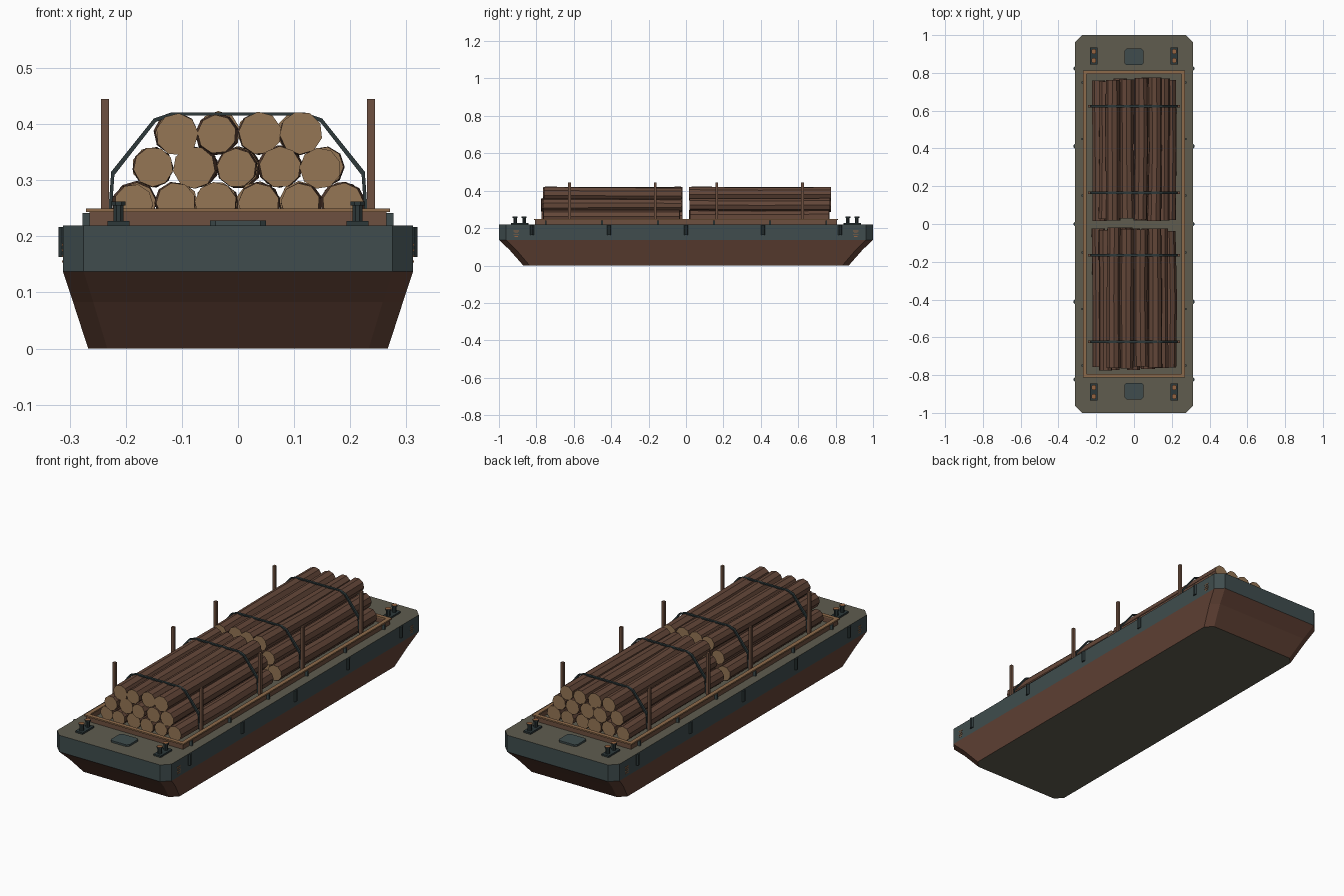
import bpy, bmesh, random
from math import pi, cos, sin
from mathutils import Vector

random.seed(7)
cube = bpy.data.objects.get("Cube")
if cube:
    bpy.data.objects.remove(cube, do_unlink=True)


def material(name, rgb):
    m = bpy.data.materials.new(name)
    m.use_nodes = True
    m.diffuse_color = (*rgb, 1)
    node = m.node_tree.nodes["Principled BSDF"]
    node.inputs["Base Color"].default_value = (*rgb, 1)
    node.inputs["Roughness"].default_value = 0.9
    return m


TEAL = material("teal steel", (0.050, 0.073, 0.075))
DARK = material("dark steel", (0.026, 0.040, 0.042))
RUST = material("rust red", (0.130, 0.058, 0.038))
DECK = material("olive deck", (0.115, 0.108, 0.078))
BARK = material("bark", (0.125, 0.062, 0.040))
CUT = material("cut wood", (0.300, 0.180, 0.090))
TIMBER = material("brown timber", (0.155, 0.080, 0.050))
TRIM = material("trim wood", (0.270, 0.145, 0.070))
COPPER = material("copper paint", (0.300, 0.130, 0.055))


def finish(name, bm, mats, rule=None):
    bmesh.ops.recalc_face_normals(bm, faces=bm.faces)
    bm.normal_update()
    if rule:
        for f in bm.faces:
            f.material_index = rule(f)
    mesh = bpy.data.meshes.new(name)
    bm.to_mesh(mesh)
    bm.free()
    for m in mats:
        mesh.materials.append(m)
    obj = bpy.data.objects.new(name, mesh)
    bpy.context.collection.objects.link(obj)
    return obj


def add_box(bm, lo, hi):
    """Box between two corners."""
    lo, hi = Vector(lo), Vector(hi)
    for v in bmesh.ops.create_cube(bm, size=1)["verts"]:
        v.co = (lo + hi) / 2 + v.co * (hi - lo)


def add_loft(bm, rings):
    """Skin equal rings of points and cap both ends."""
    rings = [[bm.verts.new(p) for p in ring] for ring in rings]
    n = len(rings[0])
    for a, b in zip(rings, rings[1:]):
        for i in range(n):
            j = (i + 1) % n
            bm.faces.new((a[i], a[j], b[j], b[i]))
    bm.faces.new(rings[0][::-1])
    bm.faces.new(rings[-1])


def octagon(w, l, c, z, cx=0, cy=0):
    """Rectangle with cut corners, half sizes w and l."""
    pts = [(w, l - c), (w - c, l), (c - w, l), (-w, l - c),
           (-w, c - l), (c - w, -l), (w - c, -l), (w, c - l)]
    return [(cx + x, cy + y, z) for x, y in pts]


def disc(x, y, z, r, n):
    return [(x + r * cos(2 * pi * (i + .5) / n), y + r * sin(2 * pi * (i + .5) / n), z)
            for i in range(n)]


# Hull: raked lower body, upright band and deck
def hull_rule(f):
    if abs(f.normal.z) > 0.95:
        return 2
    return 0 if f.calc_center_median().z > 0.137 else 1


bm = bmesh.new()
add_loft(bm, [octagon(0.267, 0.87, 0.034, 0), octagon(0.294, 0.943, 0.036, 0.083),
              octagon(0.312, 1, 0.037, 0.137), octagon(0.312, 1, 0.037, 0.219)])
finish("hull", bm, [TEAL, RUST, DECK], hull_rule)


# Cargo coaming: low wall and flat cap rail
def frame(name, w, l, t, z0, z1, mat):
    bm = bmesh.new()
    for s in (-1, 1):
        add_box(bm, (s * w, -l, z0), (s * (w - t), l, z1))
        add_box(bm, (t - w, s * l, z0), (w - t, s * (l - t), z1))
    finish(name, bm, [mat])


frame("coaming_wall", 0.265, 0.806, 0.010, 0.215, 0.243, TIMBER)
frame("coaming_cap", 0.271, 0.813, 0.020, 0.243, 0.250, TRIM)

# Coaming brackets and side fenders
bm = bmesh.new()
for s in (-1, 1):
    for i in range(6):
        y = -0.75 + 0.3 * i
        add_box(bm, (s * 0.264, y - 0.005, 0.217), (s * 0.277, y + 0.005, 0.242))
finish("coaming_brackets", bm, [TEAL])

bm = bmesh.new()
for s in (-1, 1):
    for i in range(-2, 3):
        y = i * 0.412
        add_loft(bm, [disc(s * 0.309, y, z, 0.012, 8) for z in (0.163, 0.217)])
finish("side_fenders", bm, [DARK])

# Draft marks near the four corners
bm = bmesh.new()
for s in (-1, 1):
    for e in (-1, 1):
        for i in range(4):
            z = 0.153 + i * 0.010
            w = 0.014 if i % 2 else 0.010
            add_box(bm, (s * 0.311, e * 0.907 - w, z), (s * 0.3135, e * 0.907 + w, z + 0.004))
finish("draft_marks", bm, [COPPER])

# End hatches and twin bollards
for e, end in ((-1, "front"), (1, "back")):
    bm = bmesh.new()
    add_loft(bm, [octagon(0.050, 0.043, 0.010, z, 0, e * 0.885) for z in (0.215, 0.228)])
    finish(end + "_hatch", bm, [TEAL])
    for s, side in ((-1, "right"), (1, "left")):
        x, y = s * 0.213, e * 0.89
        bm = bmesh.new()
        add_box(bm, (x - 0.020, y - 0.045, 0.215), (x + 0.020, y + 0.045, 0.227))
        for d in (-0.024, 0.024):
            add_loft(bm, [disc(x, y + d, z, r, 8) for z, r in
                          ((0.225, 0.010), (0.255, 0.010), (0.255, 0.014), (0.262, 0.014))])
        finish(f"{end}_{side}_bollards", bm, [DARK, COPPER],
               lambda f: int(f.normal.z > 0.9 and f.calc_center_median().z > 0.26))

# Two log stacks, rows of six, five and four
ROWS = [(6, 0.259, 0.0745), (5, 0.323, 0.0750), (4, 0.383, 0.0730)]


def add_log(bm, x, z, y0, y1):
    n = 9
    turn = random.uniform(0, pi)
    rings = []
    for t in (0, 0.5, 1):
        r = random.uniform(0.0345, 0.0385)
        cx = x + random.uniform(-0.004, 0.004)
        cz = z + random.uniform(-0.002, 0.002)
        y = y0 + (y1 - y0) * t
        rings.append([(cx + r * cos(turn + 2 * pi * i / n), y,
                       cz + r * sin(turn + 2 * pi * i / n)) for i in range(n)])
    add_loft(bm, rings)


for s, label in ((-1, "front"), (1, "back")):
    bm = bmesh.new()
    for count, z, pitch in ROWS:
        for i in range(count):
            x = (i - (count - 1) / 2) * pitch
            near = s * (0.027 + random.uniform(-0.012, 0.012))
            far = s * (0.766 + random.uniform(-0.012, 0.010))
            add_log(bm, x, z, min(near, far), max(near, far))
    finish(label + "_log_stack", bm, [BARK, CUT], lambda f: int(abs(f.normal.y) > 0.9))

# Stakes and lashing straps
half = [(0.231, 0.245), (0.226, 0.315), (0.150, 0.410), (0.118, 0.421)]
path = [(-x, z) for x, z in half] + half[::-1]
inner = [(x * 0.975, z - 0.006) for x, z in path]
for k, y in enumerate((-0.623, -0.165, 0.165, 0.623), 1):
    bm = bmesh.new()
    for s in (-1, 1):
        add_box(bm, (s * 0.230, y - 0.007, 0.217), (s * 0.244, y + 0.007, 0.445))
    finish(f"stakes_{k}", bm, [TIMBER])
    bm = bmesh.new()
    add_loft(bm, [[(a[0], y - 0.006, a[1]), (a[0], y + 0.006, a[1]),
                   (b[0], y + 0.006, b[1]), (b[0], y - 0.006, b[1])]
                  for a, b in zip(path, inner)])
    finish(f"strap_{k}", bm, [DARK])
